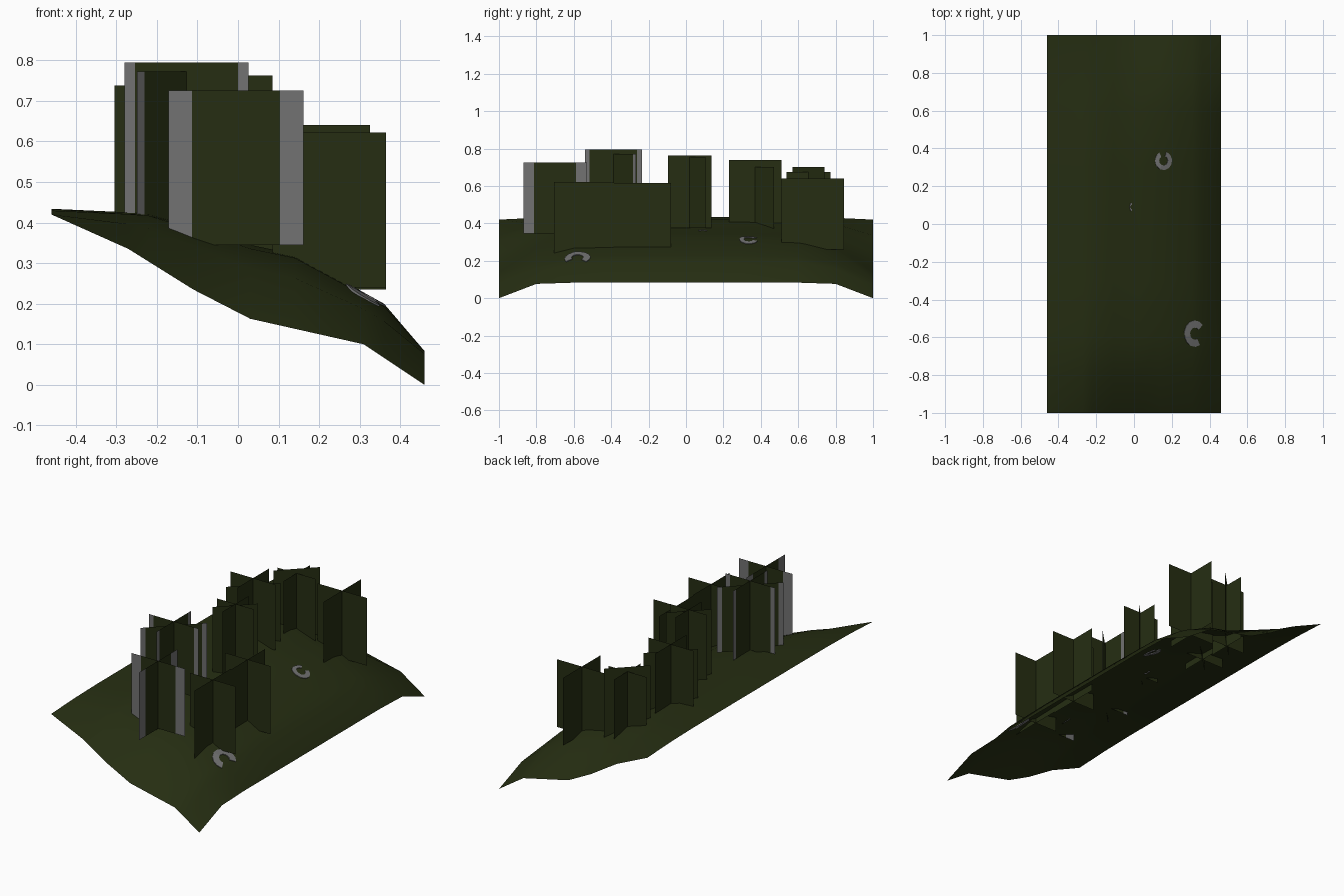
import bpy, bmesh, math

if "Cube" in bpy.data.objects:
    bpy.data.objects.remove(bpy.data.objects["Cube"])


def material(name, rgb):
    m = bpy.data.materials.new(name)
    m.diffuse_color = (*rgb, 1)
    m.use_nodes = True
    m.node_tree.nodes["Principled BSDF"].inputs["Base Color"].default_value = m.diffuse_color
    return m


GREEN = material("dark olive", (0.019, 0.027, 0.006))
GREY = material("mid grey", (0.17, 0.17, 0.17))


def finish(bm, name, mats):
    me = bpy.data.meshes.new(name)
    bm.to_mesh(me)
    bm.free()
    for m in mats:
        me.materials.append(m)
    ob = bpy.data.objects.new(name, me)
    bpy.context.collection.objects.link(ob)
    return ob


def lerp_table(table, t):
    for (a, va), (b, vb) in zip(table, table[1:]):
        if t <= b:
            return va + (vb - va) * (t - a) / (b - a)
    return table[-1][1]


# Slope profiles: at the two short ends, and through the middle
END = [(-.46, .42), (-.27, .335), (-.11, .235), (.03, .163), (.31, .10), (.46, 0)]
MID = [(-.46, .434), (-.22, .423), (-.10, .388), (.03, .345), (.14, .322), (.36, .2), (.46, .083)]
BLEND = [(0, 1), (.3, 1), (.6, .95), (.8, .68), (1, 0)]


def ground(x, y):
    w = lerp_table(BLEND, abs(y))
    if x > .45 and abs(y) < 1:
        w = lerp_table([(0, 1), (.6, 1), (.8, .92), (1, 0)], abs(y))
    return lerp_table(END, x) * (1 - w) + lerp_table(MID, x) * w


# Hillside: an open sheet
XS = [-.46, -.27, -.22, -.11, .03, .14, .31, .36, .46]
YS = [-1, -.8, -.6, -.3, 0, .3, .6, .8, 1]
bm = bmesh.new()
grid = [[bm.verts.new((x, y, ground(x, y))) for x in XS] for y in YS]
for r0, r1 in zip(grid, grid[1:]):
    for i in range(len(XS) - 1):
        f = bm.faces.new((r0[i], r0[i + 1], r1[i + 1], r1[i]))
        f.smooth = True
finish(bm, "hillside", [GREEN])


# Trees: upright crossed cards, outer strips grey where given
def card(bm, cx, cy, angle, half, z0, z1, strip):
    dx, dy = math.cos(angle), math.sin(angle)
    ts = [-half, -half + strip, half - strip, half] if strip else [-half, half]
    cols = [[bm.verts.new((cx + t * dx, cy + t * dy, z)) for z in (z0, z1)] for t in ts]
    for i, (a, b) in enumerate(zip(cols, cols[1:])):
        f = bm.faces.new((a[0], b[0], b[1], a[1]))
        f.material_index = 1 if strip and i != 1 else 0


def tree(name, cx, cy, hx, hy, z0, z1, strip=0, diag=0, diag_top=0):
    bm = bmesh.new()
    card(bm, cx, cy, 0, hx, z0, z1, strip)
    card(bm, cx, cy, math.pi / 2, hy, z0, z1, strip)
    if diag:
        card(bm, cx, cy, math.pi / 4, diag * math.sqrt(2), z0, diag_top, strip)
    finish(bm, name, [GREEN, GREY])


tree("tree_front", -.005, -.70, .166, .17, .345, .725, strip=.058)
tree("tree_tall", -.127, -.388, .153, .153, .405, .795, strip=.026, diag=.122, diag_top=.772)
tree("tree_low_a", .225, -.545, .14, .16, .24, .622)
tree("tree_low_b", .225, -.235, .14, .155, .235, .617)
tree("tree_middle", -.03, .02, .115, .115, .375, .763, diag=.083, diag_top=.755)
tree("tree_left", -.165, .37, .14, .14, .37, .738, diag=.10, diag_top=.70)
tree("tree_back_right", .172, .678, .153, .167, .26, .64)
tree("tree_back", -.095, .655, .118, .118, .30, .675, diag=.085, diag_top=.70)


# Bare patches: thin curved strips draped on the slope
def bare_patch(name, cx, cy, rx, ry, width, start, sweep, n=10):
    bm = bmesh.new()
    rows = []
    for i in range(n + 1):
        a = math.radians(start + sweep * i / n)
        row = []
        for k in (1, 1 - width):
            x, y = cx + rx * k * math.cos(a), cy + ry * k * math.sin(a)
            row.append(bm.verts.new((x, y, ground(x, y))))
        rows.append(row)
    for a, b in zip(rows, rows[1:]):
        bm.faces.new((a[0], b[0], b[1], a[1]))
    ob = finish(bm, name, [GREY])
    mod = ob.modifiers.new("thickness", "SOLIDIFY")
    mod.thickness, mod.offset = .008, 0


bare_patch("bare_patch_front", .32, -.58, .055, .07, .55, 40, 260)
bare_patch("bare_patch_back", .155, .335, .045, .05, .5, 120, 310)
bare_patch("bare_patch_small", -.015, .09, .008, .022, .5, 60, 240)
